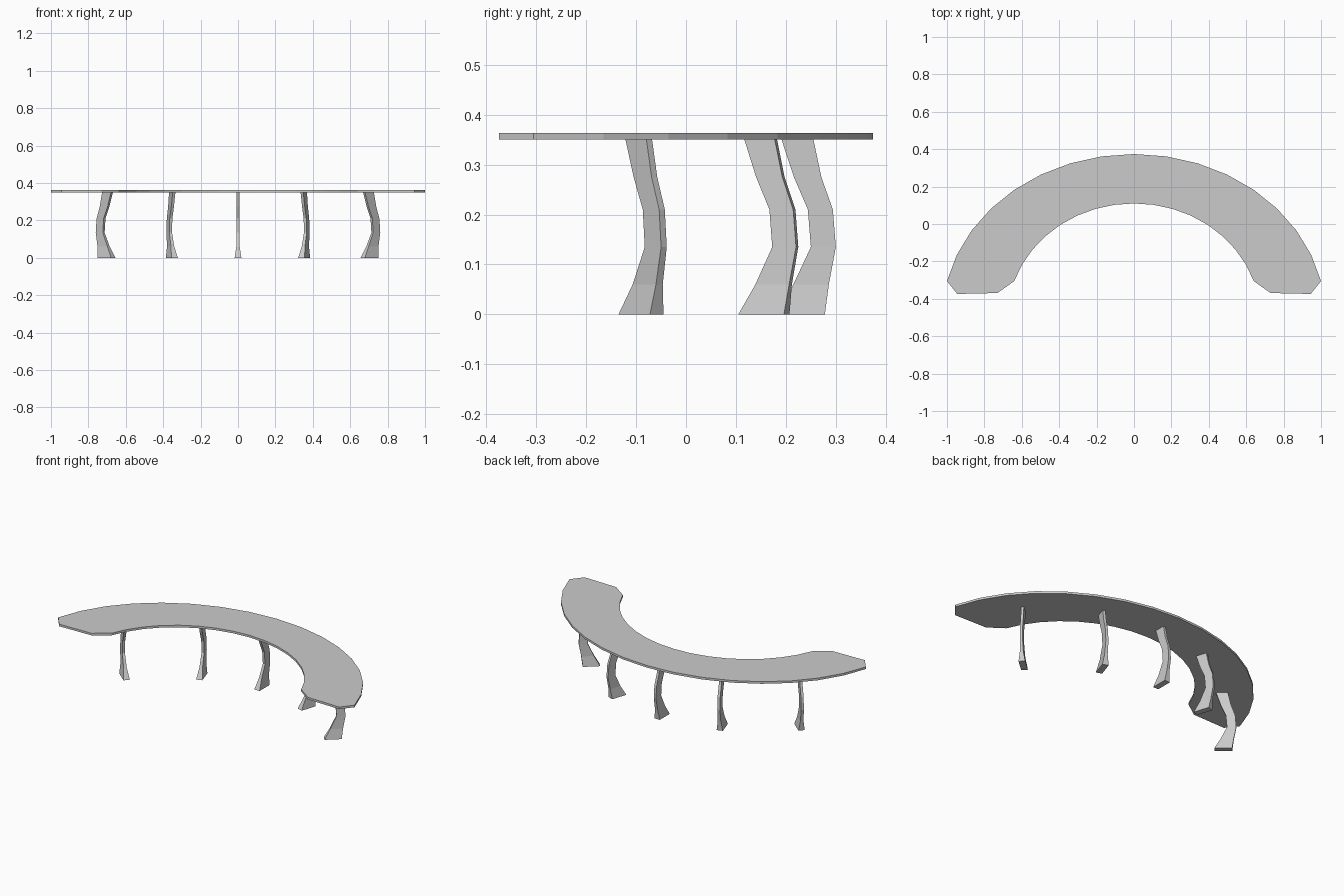
import bpy, bmesh
from math import sin, cos, acos, radians
from mathutils import Matrix, Vector

if "Cube" in bpy.data.objects:
    bpy.data.objects.remove(bpy.data.objects["Cube"])


def finish(bm, name, matrix=None):
    bmesh.ops.recalc_face_normals(bm, faces=bm.faces)
    mesh = bpy.data.meshes.new(name)
    bm.to_mesh(mesh)
    bm.free()
    obj = bpy.data.objects.new(name, mesh)
    bpy.context.collection.objects.link(obj)
    if matrix:
        obj.matrix_world = matrix
    return obj


def arc(half_width, depth, count):
    """Elliptical arc, left to right, ending at x = +-half_width, y = END_Y."""
    limit = acos((END_Y - CENTRE_Y) / depth)
    a = half_width / sin(limit)
    angles = [limit * (2 * i / count - 1) for i in range(count + 1)]
    return [(a * sin(t), CENTRE_Y + depth * cos(t)) for t in angles]


# Curved seat slab with chamfered ends
CENTRE_Y, END_Y = -0.5, -0.305
Z0, Z1 = 0.35, 0.363
outline = arc(1.0, 0.874, 16)
outline += [(0.945, -0.374), (0.73, -0.369)]
outline += reversed(arc(0.64, 0.61, 16))
outline += [(-0.73, -0.369), (-0.945, -0.374)]

bm = bmesh.new()
face = bm.faces.new([bm.verts.new((x, y, Z0)) for x, y in outline])
ext = bmesh.ops.extrude_face_region(bm, geom=[face])
bmesh.ops.translate(bm, vec=(0, 0, Z1 - Z0),
                    verts=[v for v in ext["geom"] if isinstance(v, bmesh.types.BMVert)])
finish(bm, "seat")

# Bowed leg sections: height, inner edge, outer edge, half thickness
SECTIONS = [
    (0.0, -0.068, 0.028, 0.018),
    (0.06, -0.035, 0.036, 0.009),
    (0.135, 0.0, 0.05, 0.0075),
    (0.21, -0.006, 0.044, 0.0075),
    (0.275, -0.034, 0.021, 0.0075),
    (0.351, -0.059, 0.005, 0.0075),
]


def leg(name, x, y, degrees):
    bm = bmesh.new()
    rings = []
    for z, inner, outer, h in SECTIONS:
        rings.append([bm.verts.new(p) for p in
                      ((-h, inner, z), (h, inner, z), (h, outer, z), (-h, outer, z))])
    for low, high in zip(rings, rings[1:]):
        for i in range(4):
            j = (i + 1) % 4
            bm.faces.new((low[i], low[j], high[j], high[i]))
    bm.faces.new(rings[0])
    bm.faces.new(rings[-1])
    turn = Matrix.Rotation(radians(-degrees), 4, 'Z')
    finish(bm, name, Matrix.Translation(Vector((x, y, 0))) @ turn)


# Five legs fanned along the curve
leg("centre_leg", 0, 0.25, 0)
for side, s in (("right", 1), ("left", -1)):
    leg(side + "_middle_leg", s * 0.36, 0.175, s * 18)
    leg(side + "_end_leg", s * 0.718, -0.077, s * 49)
